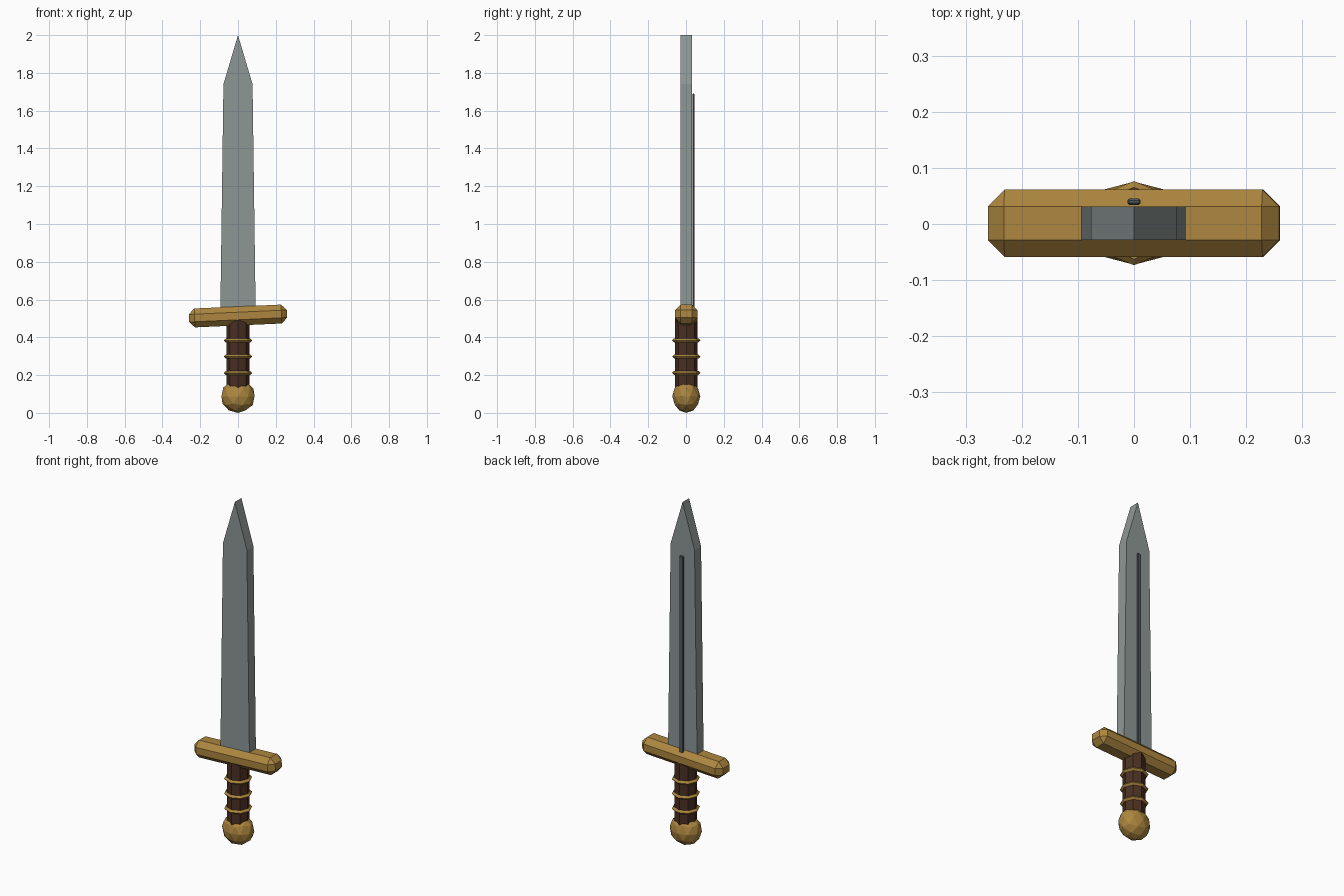
import bpy, bmesh, math
from mathutils import Matrix

if "Cube" in bpy.data.objects:
    bpy.data.objects.remove(bpy.data.objects["Cube"])

CY = 0.0015  # shared depth offset of the sword's axis


def material(name, rgb):
    m = bpy.data.materials.new(name)
    m.diffuse_color = (*rgb, 1)
    m.use_nodes = True
    m.node_tree.nodes["Principled BSDF"].inputs["Base Color"].default_value = m.diffuse_color
    return m


STEEL = material("steel", (0.27, 0.31, 0.30))
DARK = material("dark_steel", (0.08, 0.10, 0.11))
BRASS = material("brass", (0.42, 0.24, 0.05))
WOOD = material("dark_wood", (0.07, 0.03, 0.016))


def add(name, bm, mat, loc=(0, 0, 0)):
    bmesh.ops.recalc_face_normals(bm, faces=bm.faces)
    me = bpy.data.meshes.new(name)
    bm.to_mesh(me)
    bm.free()
    me.materials.append(mat)
    ob = bpy.data.objects.new(name, me)
    ob.location = loc
    bpy.context.collection.objects.link(ob)
    return ob


def chamfer_box(name, size, bevel, mat, loc):
    bm = bmesh.new()
    bmesh.ops.create_cube(bm, size=1)
    bmesh.ops.scale(bm, vec=size, verts=bm.verts)
    bmesh.ops.bevel(bm, geom=bm.edges[:], offset=bevel, segments=1,
                    affect='EDGES', profile=0.5)
    return add(name, bm, mat, loc)


# Blade: flat tapering outline, extruded in depth
outline = [(-0.094, 0.5), (0.094, 0.5), (0.077, 1.74), (0, 2.0), (-0.077, 1.74)]
bm = bmesh.new()
face = bm.faces.new([bm.verts.new((x, -0.03, z)) for x, z in outline])
ext = bmesh.ops.extrude_face_region(bm, geom=[face])
bmesh.ops.translate(bm, vec=(0, 0.06, 0),
                    verts=[v for v in ext["geom"] if isinstance(v, bmesh.types.BMVert)])
add("blade", bm, STEEL, (0, CY, 0))

# Dark rib on the back of the blade
chamfer_box("blade_rib", (0.024, 0.011, 1.16), 0.003, DARK, (0, 0.0395, 1.11))

# Crossguard, slightly tilted
guard = chamfer_box("crossguard", (0.52, 0.12, 0.10), 0.03, BRASS, (0, CY, 0.513))
guard.rotation_euler.y = math.radians(-2.6)

# Eight-sided grip
bm = bmesh.new()
bmesh.ops.create_cone(bm, cap_ends=True, segments=8, radius1=0.06, radius2=0.06, depth=0.38)
add("grip", bm, WOOD, (0, CY, 0.31))

# Grip rings: eight-sided with a diamond section
for i in range(3):
    bm = bmesh.new()
    rows = []
    for k in range(8):
        a = k * math.pi / 4
        rows.append([bm.verts.new((r * math.cos(a), r * math.sin(a), z))
                     for r, z in ((0.075, 0), (0.064, 0.011), (0.053, 0), (0.064, -0.011))])
    for k in range(8):
        p, q = rows[k], rows[(k + 1) % 8]
        for j in range(4):
            n = (j + 1) % 4
            bm.faces.new((p[j], q[j], q[n], p[n]))
    add(f"grip_ring_{i + 1}", bm, BRASS, (0, CY, 0.212 + 0.086 * i))

# Faceted pommel
bm = bmesh.new()
bmesh.ops.create_icosphere(bm, subdivisions=2, radius=1,
                           matrix=Matrix.Diagonal((0.092, 0.074, 0.088, 1)))
add("pommel", bm, BRASS, (0, CY, 0.088))
